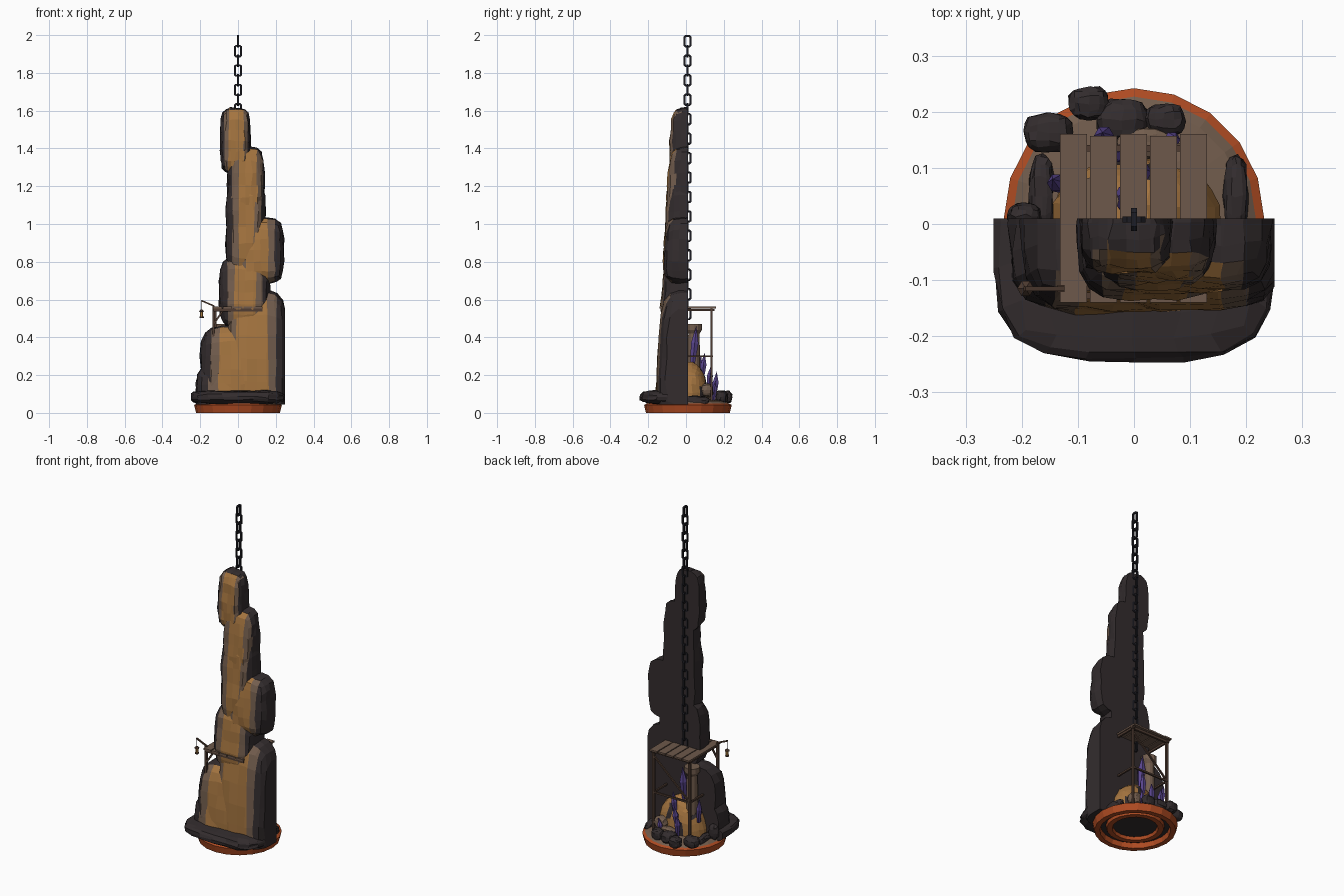
import bpy, bmesh, math, random
from mathutils import Vector, Matrix

random.seed(4)
if "Cube" in bpy.data.objects:
    bpy.data.objects.remove(bpy.data.objects["Cube"])


def colour(name, r, g, b):
    m = bpy.data.materials.new(name)
    m.use_nodes = True
    m.diffuse_color = (r, g, b, 1)
    m.node_tree.nodes["Principled BSDF"].inputs["Base Color"].default_value = (r, g, b, 1)
    return m


DARK = colour("dark rock", .033, .0255, .027)
OCHRE = colour("ochre rock", .37, .175, .05)
BROWN = colour("brown rock", .17, .11, .075)
ORANGE = colour("orange clay", .42, .07, .016)
WOOD = colour("plank wood", .155, .098, .07)
POST = colour("post wood", .08, .046, .032)
PURPLE = colour("purple crystal", .1, .06, .27)
IRON = colour("black iron", .012, .012, .017)
GLOW = colour("lantern amber", .4, .2, .05)


def finish(bm, name, mats):
    bmesh.ops.recalc_face_normals(bm, faces=bm.faces)
    me = bpy.data.meshes.new(name)
    bm.to_mesh(me)
    bm.free()
    for m in mats:
        me.materials.append(m)
    ob = bpy.data.objects.new(name, me)
    bpy.context.collection.objects.link(ob)
    return ob


def blob(centre, size, power, cuts, rough):
    """Rounded, slightly lumpy block."""
    bm = bmesh.new()
    bmesh.ops.create_cube(bm, size=2)
    bmesh.ops.subdivide_edges(bm, edges=bm.edges, cuts=cuts, use_grid_fill=True)
    for v in bm.verts:
        p = v.co
        norm = sum(abs(c) ** power for c in p) ** (1 / power)
        p = p * (max(abs(c) for c in p) / norm)
        v.co = Vector([c + p[i] * s + random.uniform(-rough, rough)
                       for i, (c, s) in enumerate(zip(centre, size))])
    return bm


def cut(bm, co, normal, trim=False):
    geom = bm.verts[:] + bm.edges[:] + bm.faces[:]
    res = bmesh.ops.bisect_plane(bm, geom=geom, plane_co=co, plane_no=normal, clear_outer=trim)
    if trim:
        edges = [e for e in res["geom_cut"] if isinstance(e, bmesh.types.BMEdge)]
        bmesh.ops.holes_fill(bm, edges=edges)


def cliff_chunk(name, x0, x1, z0, z1, band=None, reach=None, edge=.035):
    """Flat-backed boulder; its front has an ochre band edged with brown."""
    mid, half = (z0 + z1) / 2, (z1 - z0) / 2
    depth = reach or .165 - .055 * mid
    bm = blob(((x0 + x1) / 2, 0, mid), ((x1 - x0) / 2, depth, half), 4, 5, .005)
    if not reach:
        for v in bm.verts:
            v.co.y *= 1 - .055 * (v.co.z - mid) / depth
    if band:
        a, b = band
        for x in (a - edge, a, b, b + edge):
            cut(bm, (x, 0, mid), (1, 0, random.uniform(-.04, .04)))
    cut(bm, (0, .01, 0), (0, 1, 0), True)
    cut(bm, (.25, 0, 0), (1, 0, 0), True)
    cut(bm, (-.25, 0, 0), (-1, 0, 0), True)
    cut(bm, (0, 0, .045), (0, 0, -1), True)
    bmesh.ops.recalc_face_normals(bm, faces=bm.faces)
    for f in bm.faces:
        x = f.calc_center_median().x
        if band and f.normal.y < -.25 and f.normal.z < .85:
            if a - .004 < x < b + .004:
                f.material_index = 1
            elif a - edge - .002 < x < b + edge + .002:
                f.material_index = 2
    finish(bm, name, [DARK, OCHRE, BROWN])


def rock(name, centre, size, mat):
    finish(blob(centre, size, 2.6, 3, .003), name, [mat])


def beam(name, a, b, w, h, mat):
    a, b = Vector(a), Vector(b)
    bm = bmesh.new()
    turn = (b - a).to_track_quat('Z', 'Y').to_matrix().to_4x4()
    bmesh.ops.create_cube(bm, size=1, matrix=Matrix.Translation((a + b) / 2) @ turn
                          @ Matrix.Diagonal((w, h, (b - a).length, 1)))
    return finish(bm, name, [mat])


def lathe(name, profile, centre, sides, mats, pick=lambda i: 0):
    """Spin (radius, height) points; pick gives the colour of each band."""
    bm = bmesh.new()
    rings = []
    for r, z in profile:
        rings.append([bm.verts.new((centre[0] + r * math.cos(t), centre[1] + r * math.sin(t), centre[2] + z))
                      for t in (math.tau * k / sides for k in range(sides))])
    for i in range(len(rings) - 1):
        for k in range(sides):
            n = (k + 1) % sides
            f = bm.faces.new((rings[i][k], rings[i][n], rings[i + 1][n], rings[i + 1][k]))
            f.material_index = pick(i)
    bmesh.ops.remove_doubles(bm, verts=bm.verts, dist=.0001)
    return finish(bm, name, mats)


# Round clay base with a ringed hollow underside and an earth floor
base = [(0, .03), (.12, .03), (.125, .012), (.155, .012), (.16, .03), (.188, .03),
        (.193, 0), (.222, 0), (.232, .042), (.217, .05), (.2, .062), (0, .085)]
base_mats = [2, 0, 0, 0, 2, 0, 0, 0, 0, 1, 1]
lathe("base_dish", base, (0, .01, 0), 20, [ORANGE, BROWN, DARK], lambda i: base_mats[i])

# Cliff, from the foot up
cliff_chunk("cliff_foot", -.25, .252, .045, .122, reach=.243)
cliff_chunk("cliff_low_left", -.222, .12, -.05, .26, (-.1, .08), edge=.055)
cliff_chunk("cliff_left", -.2, .12, .0, .46, (-.1, .1), edge=.045)
cliff_chunk("cliff_right", -.06, .262, -.08, .655, (-.015, .16), edge=.04)
cliff_chunk("cliff_middle", -.1, .17, .45, .83, (-.02, .095))
cliff_chunk("cliff_shoulder", .0, .243, .685, 1.035, (.045, .157))
cliff_chunk("cliff_upper_left", -.065, .145, .72, 1.25, (.005, .085))
cliff_chunk("cliff_upper", -.055, .138, 1.0, 1.41, (.003, .097))
cliff_chunk("cliff_peak", -.095, .065, 1.27, 1.615, (-.05, .028), edge=.022)

# Hanging chain of alternating links
links, pitch = 29, .0515
for i in range(links):
    bm = bmesh.new()
    outline = []
    for cx, cz in ((1, .6), (.6, 1), (-.6, 1), (-1, .6), (-1, -.6), (-.6, -1), (.6, -1), (1, -.6)):
        outline.append((cx * .0155, math.copysign(.0285 if abs(cz) == 1 else .022, cz)))
    loops = []
    for x, z in outline:
        loops.append([bm.verts.new((x * s, y, z * (1 + (s - 1) * .5)))
                      for s, y in ((1.3, -.005), (1.3, .005), (.7, .005), (.7, -.005))])
    for k in range(8):
        p, q = loops[k], loops[(k + 1) % 8]
        for j in range(4):
            bm.faces.new((p[j], p[(j + 1) % 4], q[(j + 1) % 4], q[j]))
    link = finish(bm, "chain_link", [IRON])
    link.location = (0, .008, 1.967 - i * pitch)
    link.rotation_euler.z = 0 if i % 2 else math.pi / 2

# Lookout platform passing through the cliff
for i in range(5):
    x = -.108 + i * .0535
    beam("plank", (x, -.14, .557), (x, .16 - .003 * (i % 2), .557), .048, .01, WOOD)
for y in (-.128, .135):
    beam("cross_beam", (-.13, y, .545), (.13, y, .545), .012, .014, POST)
for x in (-.12, .12):
    beam("platform_post", (x, .135, .06), (x, .135, .55), .013, .013, POST)
    beam("side_rail", (x, .0, .3), (x, .142, .3), .01, .01, POST)
    beam("side_beam", (x, -.13, .545), (x, .15, .545), .01, .012, POST)
beam("back_rail", (-.12, .135, .3), (.12, .135, .3), .01, .01, POST)
beam("back_brace", (.12, .135, .52), (-.11, .135, .31), .009, .009, POST)
beam("front_post", (-.13, -.115, .4), (-.13, -.115, .565), .012, .012, POST)
beam("front_brace", (-.128, -.115, .47), (-.075, -.115, .55), .009, .009, POST)

# Lantern on an arm
beam("lantern_arm", (-.195, -.115, .595), (-.125, -.115, .565), .008, .008, POST)
beam("lantern_cord", (-.193, -.115, .545), (-.193, -.115, .593), .003, .003, IRON)
lathe("lantern", [(0, 0), (.012, 0), (.012, .006), (.009, .008), (.009, .032), (.015, .033), (.004, .045), (0, .045)],
      (-.193, -.115, .503), 6, [POST, GLOW], lambda i: int(i == 3))

# Stone column
lathe("column", [(0, 0), (.045, 0), (.045, .03), (.034, .04), (.03, .34), (.043, .36), (.043, .39), (0, .39)],
      (-.07, .042, .08), 12, [BROWN])

# Ochre mound with dark patches, and boulders round the rim
bm = blob((.005, .02, .08), (.15, .098, .19), 2, 6, .004)
cut(bm, (0, 0, .06), (0, 0, -1), True)
for f in bm.faces:
    c = f.calc_center_median()
    f.material_index = int(math.sin(c.x * 45) * math.cos(c.z * 32) > .45)
finish(bm, "ochre_mound", [OCHRE, DARK])
for x, y, r in ((-.153, .163, .044), (-.08, .215, .037), (-.02, .186, .047), (.055, .186, .037)):
    rock("rim_boulder", (x, y, .085), (r, r * .8, .033), DARK)
rock("small_boulder", (-.195, .015, .1), (.03, .022, .045), DARK)
for x in (-.165, .182):
    rock("side_boulder", (x, .05, .065), (.022, .075, .025), DARK)
rock("brown_boulder", (.085, .11, .12), (.04, .036, .036), BROWN)
rock("brown_boulder", (.02, .145, .09), (.05, .03, .03), BROWN)

# Purple crystals
for x, y, z, r, h, lean in ((-.015, .035, .26, .023, .2, 0), (-.13, .065, .16, .017, .15, -.1),
                            (.01, .085, .18, .018, .14, .05), (-.05, .15, .09, .018, .13, -.05),
                            (-.025, .12, .13, .018, .12, .1), (.06, .145, .07, .015, .1, .15)):
    shard = lathe("crystal", [(0, 0), (r * .6, 0), (r, h * .55), (0, h)], (0, 0, 0), 6, [PURPLE])
    shard.location = (x, y, z)
    shard.rotation_euler = (-.1, lean, 0)
